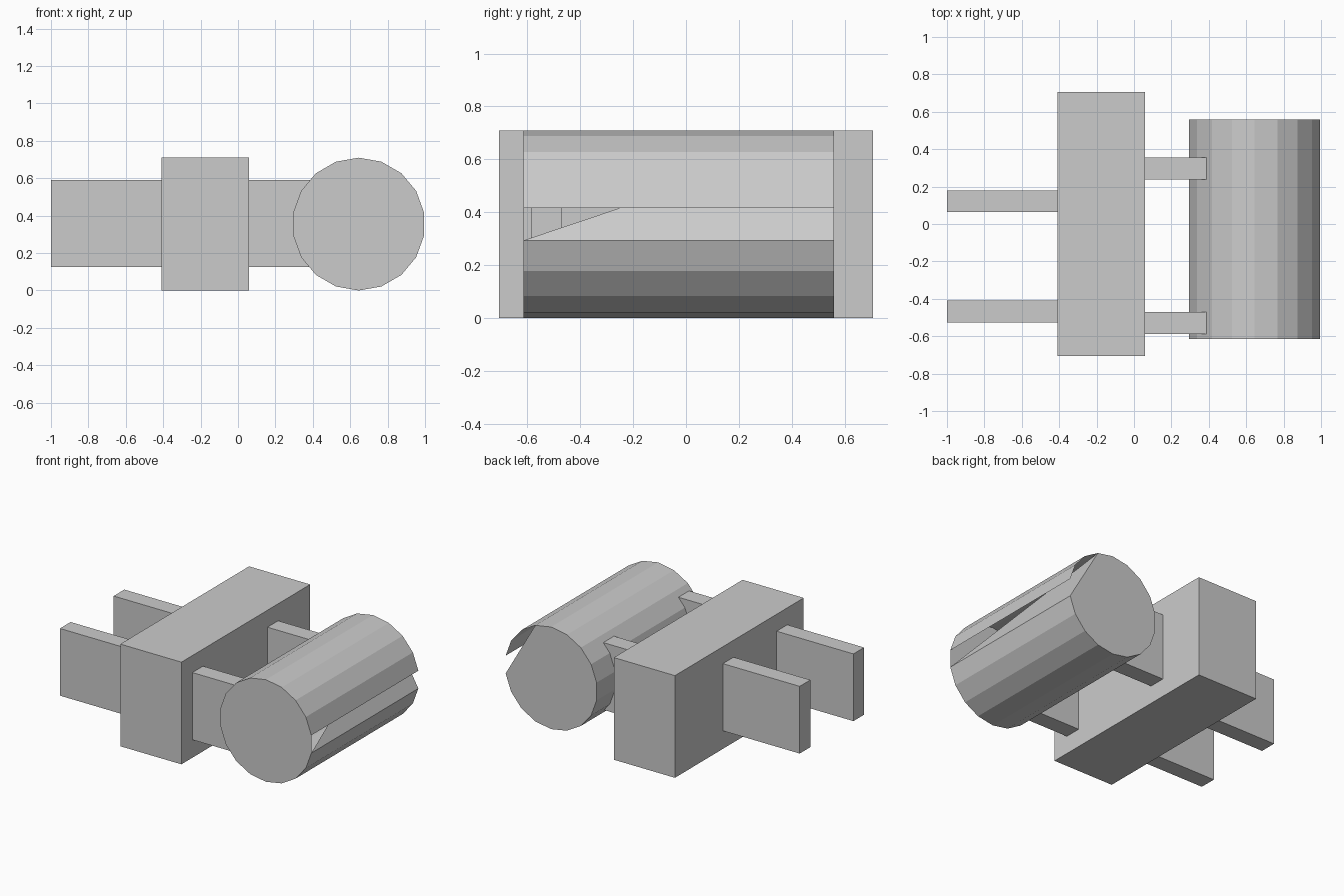
import bpy, bmesh, math

if "Cube" in bpy.data.objects:
    bpy.data.objects.remove(bpy.data.objects["Cube"])


def new_object(name, bm):
    mesh = bpy.data.meshes.new(name)
    bm.to_mesh(mesh)
    bm.free()
    obj = bpy.data.objects.new(name, mesh)
    bpy.context.collection.objects.link(obj)
    return obj


def box(name, lo, hi):
    bm = bmesh.new()
    bmesh.ops.create_cube(bm, size=1)
    for v in bm.verts:
        v.co = [a + (b - a) * (c + 0.5) for a, b, c in zip(lo, hi, v.co)]
    return new_object(name, bm)


# Central block
box("central_block", (-0.41, -0.707, 0), (0.06, 0.707, 0.71))

# Rear plates and the arms that carry the drum
for side, rear_y, arm_y in (("front", -0.527, -0.587), ("back", 0.063, 0.238)):
    box(side + "_rear_plate", (-1, rear_y, 0.125), (-0.41, rear_y + 0.117, 0.592))
    box(side + "_drum_arm", (0.06, arm_y, 0.125), (0.39, arm_y + 0.117, 0.592))

# Faceted drum: 18 sides, one vertex straight up, angles 10, 30, ... degrees
SIDES, RADIUS, CX, CZ = 18, 0.355, 0.645, 0.355
bm = bmesh.new()


def ring(y):
    angles = [math.radians(10 + 360 / SIDES * i) for i in range(SIDES)]
    return [bm.verts.new((CX + RADIUS * math.cos(a), y, CZ + RADIUS * math.sin(a)))
            for a in angles]


front, back = ring(-0.615), ring(0.56)
for i in range(SIDES - 1):
    bm.faces.new((front[i], back[i], back[i + 1], front[i + 1]))
bm.faces.new(front)

# Torn outer side: back cap cut short by a chord, slanted panel inside the opening
bm.faces.new(list(reversed(back[3:])))
bm.faces.new((front[-1], back[-1], back[3]))
new_object("drum", bm)
